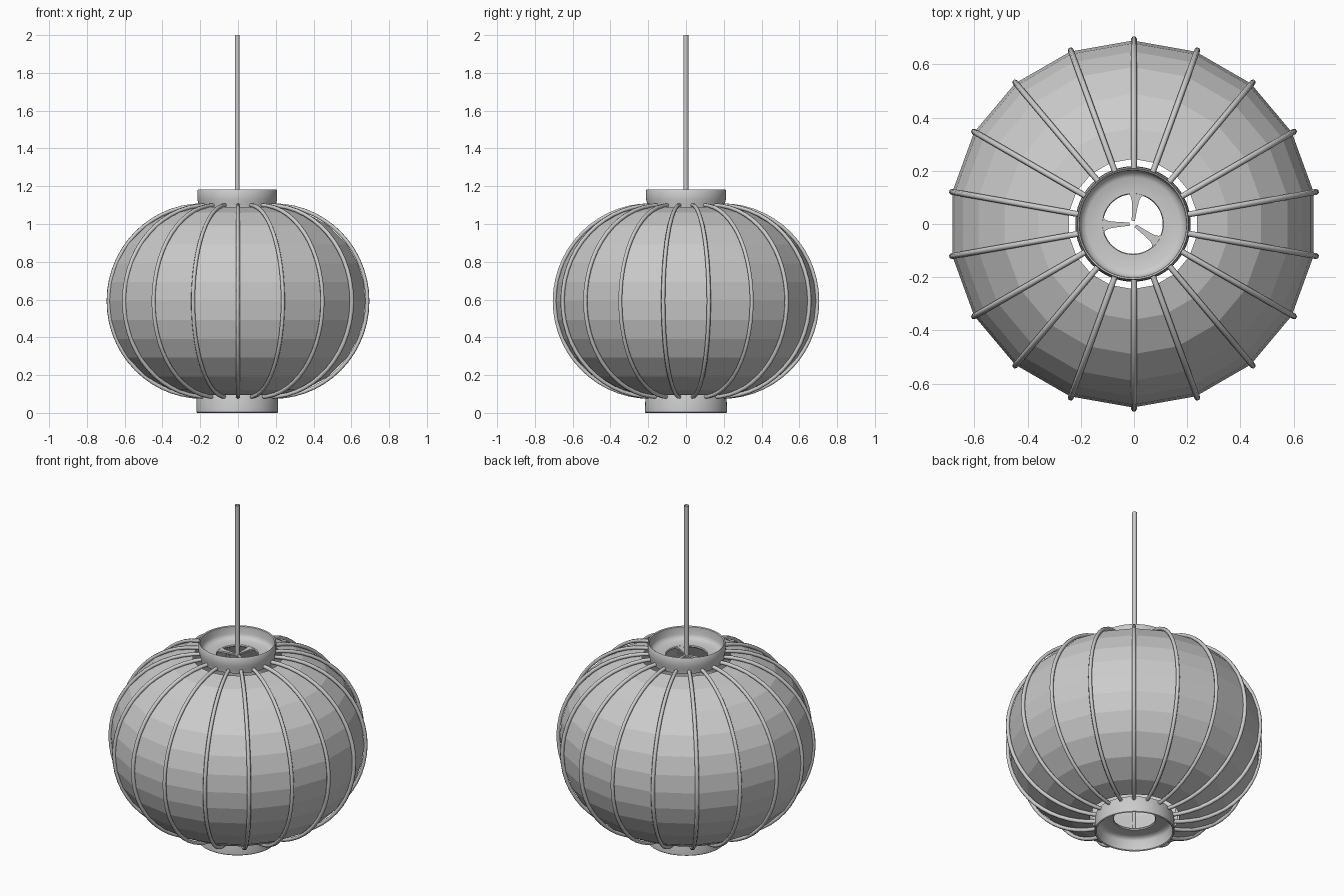
import bpy, math
from math import sin, cos, pi, radians, sqrt

if "Cube" in bpy.data.objects:
    bpy.data.objects.remove(bpy.data.objects["Cube"])

N = 18          # panels / ribs
CZ = 0.592      # lantern mid height
CX = -0.004


def make(name, verts, faces, smooth=False, loc=(CX, 0, 0)):
    me = bpy.data.meshes.new(name)
    me.from_pydata(verts, [], faces)
    me.validate()
    ob = bpy.data.objects.new(name, me)
    ob.location = loc
    bpy.context.collection.objects.link(ob)
    if smooth:
        bpy.ops.object.select_all(action='DESELECT')
        ob.select_set(True)
        bpy.context.view_layer.objects.active = ob
        bpy.ops.object.shade_smooth_by_angle(angle=radians(40))
    return ob


def lathe(name, prof, n, smooth=False, closed=False, start=0.0):
    m = len(prof)
    verts = [(r * cos(start + 2 * pi * i / n), r * sin(start + 2 * pi * i / n), z)
             for i in range(n) for r, z in prof]
    faces = []
    for i in range(n):
        j = (i + 1) % n
        for k in range(m if closed else m - 1):
            l = (k + 1) % m
            faces.append((i * m + k, j * m + k, j * m + l, i * m + l))
    return make(name, verts, faces, smooth)


def shade_radius(dz):
    return 0.19 + sqrt(max(0.0, 0.25 - dz * dz))


# faceted paper shade, open at both ends
steps = [-0.497, -0.47, -0.4, -0.3, -0.2, -0.1, 0, 0.1, 0.2, 0.3, 0.4, 0.47, 0.497]
lathe("paper_shade", [(shade_radius(d), CZ + d) for d in steps], N, start=pi / 2)

# thin bent ribs along the panel corners
for i in range(N):
    a = pi / 2 + 2 * pi * i / N
    cu = bpy.data.curves.new("rib", 'CURVE')
    cu.dimensions = '3D'
    cu.bevel_depth = 0.011
    cu.bevel_resolution = 1
    cu.use_fill_caps = True
    sp = cu.splines.new('POLY')
    K = 28
    sp.points.add(K)
    for k in range(K + 1):
        t = -pi / 2 + pi * k / K
        r, z = 0.19 + 0.506 * cos(t), CZ + 0.508 * sin(t)
        sp.points[k].co = (r * cos(a), r * sin(a), z, 1)
    ob = bpy.data.objects.new("rib_%02d" % (i + 1), cu)
    bpy.context.collection.objects.link(ob)

# collars: thin wall with a dished inner flange around a round hole
top = [(0.203, 1.085), (0.206, 1.11), (0.211, 1.13), (0.211, 1.178), (0.208, 1.182),
       (0.202, 1.178), (0.200, 1.135), (0.193, 1.118), (0.175, 1.108), (0.115, 1.108),
       (0.112, 1.102), (0.115, 1.096), (0.18, 1.092)]
lathe("top_collar", top, 64, True, True)
bottom = [(0.211, 0.10), (0.215, 0.09), (0.217, 0.004), (0.213, 0.0), (0.207, 0.004),
          (0.203, 0.06), (0.195, 0.072), (0.175, 0.078), (0.115, 0.078),
          (0.112, 0.084), (0.115, 0.09), (0.18, 0.094)]
lathe("bottom_collar", bottom, 64, True, True)

# three tapered spokes holding the cord
half = [(0.012, 0.006), (0.06, 0.010), (0.09, 0.014), (0.105, 0.021), (0.118, 0.04)]
outline = half + [(x, -y) for x, y in reversed(half)]
for i, deg in enumerate((84, 182, -36)):
    a = radians(deg)
    n = len(outline)
    verts = [(x * cos(a) - y * sin(a), x * sin(a) + y * cos(a), z)
             for z in (1.097, 1.107) for x, y in outline]
    h = len(half)
    faces = [(k, (k + 1) % n, n + (k + 1) % n, n + k) for k in range(n)]
    for k in range(h - 1):
        q = (k, k + 1, n - 2 - k, n - 1 - k)
        faces += [q, tuple(n + v for v in reversed(q))]
    make("spoke_%d" % (i + 1), verts, faces)

# hanging cord, an open tube
lathe("cord", [(0.013, 1.095), (0.013, 2.0)], 16, True)
